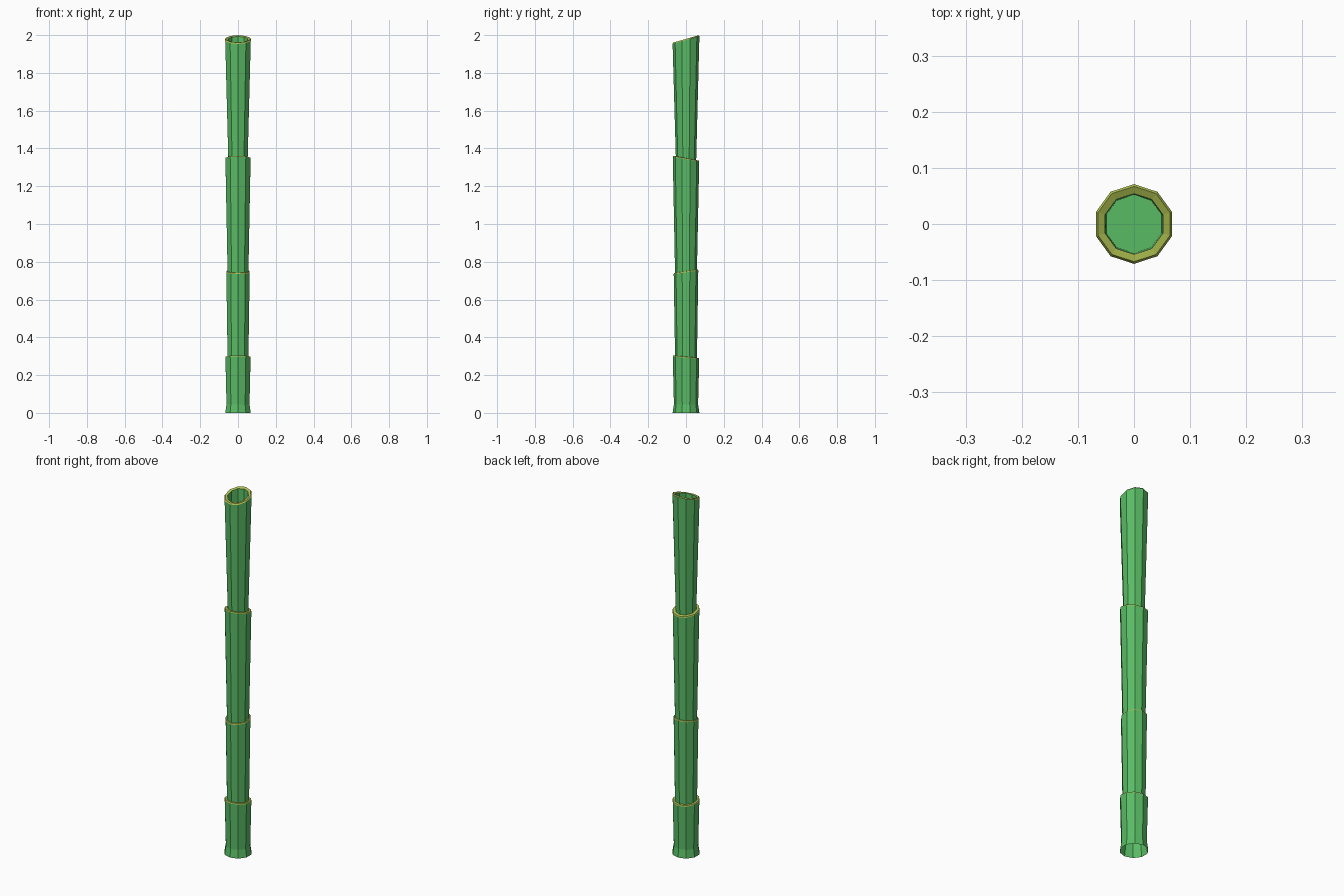
import bpy, bmesh, math

if "Cube" in bpy.data.objects:
    bpy.data.objects.remove(bpy.data.objects["Cube"])

SIDES = 10


def material(name, color):
    m = bpy.data.materials.new(name)
    m.diffuse_color = color
    m.use_nodes = True
    m.node_tree.nodes["Principled BSDF"].inputs["Base Color"].default_value = m.diffuse_color
    return m


green = material("green_stalk", (0.10, 0.50, 0.13, 1))
yellow = material("yellow_rim", (0.42, 0.52, 0.08, 1))


def loft(name, rings, rim_bands=(), cap_end=False):
    """Ten-sided tube through rings of (radius, height, slope along y)."""
    bm = bmesh.new()
    loops = []
    for r, z, slope in rings:
        loop = []
        for i in range(SIDES):
            a = math.pi / 2 + 2 * math.pi * i / SIDES
            x, y = r * math.cos(a), r * math.sin(a)
            loop.append(bm.verts.new((x, y, z + slope * y)))
        loops.append(loop)
    for k in range(len(loops) - 1):
        lo, hi = loops[k], loops[k + 1]
        for i in range(SIDES):
            j = (i + 1) % SIDES
            f = bm.faces.new((lo[i], lo[j], hi[j], hi[i]))
            f.material_index = 1 if k in rim_bands else 0
    if cap_end:
        bm.faces.new(loops[-1])
    me = bpy.data.meshes.new(name)
    bm.to_mesh(me)
    bm.free()
    me.materials.append(green)
    me.materials.append(yellow)
    ob = bpy.data.objects.new(name, me)
    bpy.context.collection.objects.link(ob)
    return ob


# Flared foot section, open underneath, with a tilted yellow lip
loft("base_section", [(0.071, 0, 0), (0.064, 0.045, 0),
                      (0.070, 0.292, -0.10), (0.068, 0.297, -0.10),
                      (0.058, 0.298, -0.10)], (2, 3))

# Two middle sections
loft("lower_section", [(0.058, 0.298, -0.10), (0.065, 0.744, 0.15),
                       (0.063, 0.749, 0.15), (0.058, 0.750, 0.15)], (1, 2))
loft("upper_section", [(0.058, 0.750, 0.15), (0.070, 1.343, -0.19),
                       (0.068, 1.348, -0.19), (0.054, 1.349, -0.19)], (1, 2))

# Slant-cut top section with a hollow mouth
loft("top_section", [(0.054, 1.349, -0.19), (0.071, 1.974, 0.29),
                     (0.067, 1.980, 0.29), (0.054, 1.977, 0.29),
                     (0.052, 1.86, 0)], (1, 2), cap_end=True)
